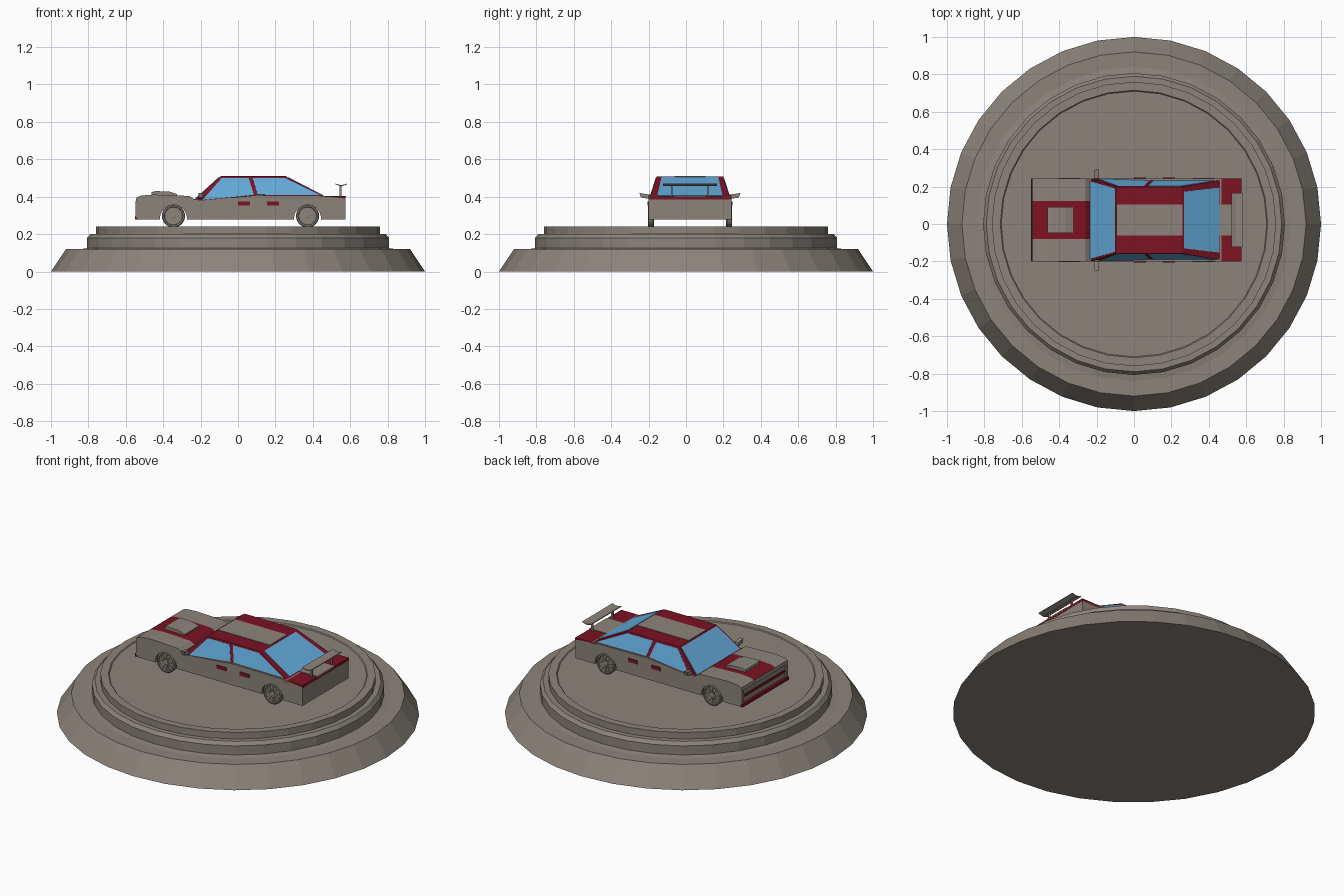
import bpy, bmesh, math
from mathutils import Vector

if "Cube" in bpy.data.objects:
    bpy.data.objects.remove(bpy.data.objects["Cube"])

CY = 0.021      # car centre line
HW = 0.222      # car half width


def mat(name, rgb):
    m = bpy.data.materials.new(name)
    m.diffuse_color = (*rgb, 1)
    m.use_nodes = True
    m.node_tree.nodes["Principled BSDF"].inputs["Base Color"].default_value = m.diffuse_color
    return m


GREY = mat("warm_grey", (0.262, 0.231, 0.198))
RED = mat("crimson", (0.205, 0.006, 0.017))
BLUE = mat("glass_blue", (0.125, 0.402, 0.70))


def finish(name, bm, *mats):
    bmesh.ops.recalc_face_normals(bm, faces=bm.faces)
    me = bpy.data.meshes.new(name)
    bm.to_mesh(me)
    bm.free()
    for m in mats:
        me.materials.append(m)
    ob = bpy.data.objects.new(name, me)
    bpy.context.collection.objects.link(ob)
    return ob


def loft(bm, rings, closed=False):
    """Skin equal-length closed rings; cap the ends unless closed."""
    rv = [[bm.verts.new(p) for p in r] for r in rings]
    n = len(rv[0])
    for k in range(len(rv) if closed else len(rv) - 1):
        a, b = rv[k], rv[(k + 1) % len(rv)]
        for i in range(n):
            j = (i + 1) % n
            bm.faces.new((a[i], a[j], b[j], b[i]))
    if not closed:
        bm.faces.new(rv[0])
        bm.faces.new(rv[-1])


def extrude_y(name, prof, ys, *mats):
    bm = bmesh.new()
    loft(bm, [[(x, CY + y, z) for x, z in prof] for y in ys])
    return finish(name, bm, *mats)


def box(name, x, y, z, m):
    """Box from (min, max) ranges, y relative to the car centre."""
    return extrude_y(name, [(x[0], z[0]), (x[1], z[0]), (x[1], z[1]), (x[0], z[1])], y, m)


def plate(name, pts, m, t=0.004, out=None):
    """Thin plate lying on a plane, pushed outwards from the cabin."""
    pts = [Vector(p) for p in pts]
    n = (pts[1] - pts[0]).cross(pts[2] - pts[0]).normalized()
    if n.dot(Vector(out)) < 0:
        n = -n
    bm = bmesh.new()
    loft(bm, [[p - n * 0.002 for p in pts], [p + n * t for p in pts]])
    return finish(name, bm, m)


# Stepped round plinth
def ring(r, z, n=32):
    return [(r * math.cos(2 * math.pi * i / n), r * math.sin(2 * math.pi * i / n), z) for i in range(n)]


bm = bmesh.new()
loft(bm, [ring(r, z) for r, z in [(1, 0), (0.92, 0.12), (0.84, 0.12), (0.807, 0.125), (0.807, 0.18),
                                  (0.79, 0.2), (0.76, 0.2), (0.76, 0.24), (0.715, 0.24), (0.71, 0.235)]])
finish("plinth", bm, GREY)

# Lower body: side profile with wheel arches, red hood stripe
WHEELS = (-0.345, 0.372)


def arch(cx):
    return [(cx - 0.072 * math.cos(a), 0.284 + 0.072 * math.sin(a)) for a in
            [math.pi * i / 14 for i in range(15)]]


prof = [(-0.537, 0.278)]
for cx in WHEELS:
    prof += [(cx - 0.072, 0.278)] + arch(cx) + [(cx + 0.072, 0.278)]
prof += [(0.575, 0.278), (0.575, 0.39), (0.44, 0.405), (0.1, 0.408), (-0.2, 0.379), (-0.235, 0.386),
         (-0.26, 0.404), (-0.45, 0.411), (-0.52, 0.406), (-0.543, 0.395), (-0.547, 0.375), (-0.537, 0.37)]
body = extrude_y("body", prof, (-HW, -0.102, 0.102, HW), GREY, RED)
for f in body.data.polygons:
    if f.center.x < -0.235 and f.center.z > 0.38 and f.normal.z > 0.2 and abs(f.center.y - CY) < 0.05:
        f.material_index = 1

# Nose: side frames, grille strip and bumper lip
for s in (-1, 1):
    box("nose_side", (-0.547, -0.53), sorted((s * 0.2, s * HW)), (0.29, 0.376), GREY)
box("grille_strip", (-0.542, -0.53), (-0.2, 0.2), (0.328, 0.342), RED)
box("front_bumper", (-0.552, -0.53), (-HW, HW), (0.278, 0.297), RED)

# Rear deck with grey stripe
box("rear_deck", (0.44, 0.576), (-HW, HW), (0.386, 0.402), RED)
box("rear_deck_stripe", (0.45, 0.577), (-0.083, 0.083), (0.398, 0.405), GREY)

# Cabin
Z0, Z1 = 0.375, 0.508


def side_y(z):
    return HW - 0.001 - (z - Z0) * 0.043 / (Z1 - Z0)


def front_x(z):
    return -0.242 + (z - Z0) * 0.147 / (Z1 - Z0)


def rear_x(z):
    return 0.5135 - (z - Z0) * 0.2585 / (Z1 - Z0)


bm = bmesh.new()
loft(bm, [[(front_x(z), CY - side_y(z), z), (rear_x(z), CY - side_y(z), z),
           (rear_x(z), CY + side_y(z), z), (front_x(z), CY + side_y(z), z)] for z in (Z0, Z1)])
finish("cabin", bm, RED)
box("roof_stripe", (-0.092, 0.258), (-0.083, 0.083), (0.504, 0.511), GREY)


# Windscreen and rear window
def end_window(name, fx, z0, z1, w0, w1, out):
    plate(name, [(fx(z0), CY - w0, z0), (fx(z0), CY + w0, z0), (fx(z1), CY + w1, z1), (fx(z1), CY - w1, z1)],
          BLUE, 0.003, out)


end_window("windscreen", front_x, 0.384, 0.503, 0.208, 0.17, (-1, 0, 1))
end_window("rear_window", rear_x, 0.405, 0.502, 0.174, 0.152, (1, 0, 1))

# Side windows, door handles, mirrors
FRONT_WIN = [(-0.19, 0.382), (-0.088, 0.498), (0.057, 0.498), (0.085, 0.41), (0.0, 0.4)]
REAR_WIN = [(0.078, 0.5), (0.25, 0.5), (0.44, 0.408), (0.105, 0.41)]
for s in (-1, 1):
    for name, win in (("front_side_window", FRONT_WIN), ("rear_side_window", REAR_WIN)):
        plate(name, [(x, CY + s * side_y(z), z) for x, z in win], BLUE, 0.002, (0, s, 0.2))
    for x in (0.0, 0.155):
        box("door_handle", (x, x + 0.063), sorted((s * 0.218, s * 0.227)), (0.353, 0.374), RED)
    bm = bmesh.new()
    loft(bm, [[(x, CY + s * y, z) for y, z in ((0.212, 0.388), (0.262, 0.395), (0.27, 0.42), (0.222, 0.424 - 0.012))]
              for x in (-0.212, -0.188)])
    finish("mirror", bm, GREY)

# Hood scoop
extrude_y("hood_scoop", [(-0.465, 0.4), (-0.462, 0.425), (-0.44, 0.43), (-0.365, 0.427), (-0.326, 0.414),
                         (-0.326, 0.4)], (-0.069, 0.069), GREY)

# Rear wing on two posts
extrude_y("rear_wing", [(0.52, 0.466), (0.545, 0.458), (0.56, 0.458), (0.583, 0.466), (0.582, 0.47),
                        (0.56, 0.463), (0.545, 0.463), (0.521, 0.47)], (-0.145, 0.145), GREY)
for y in (-0.097, 0.097):
    box("wing_post", (0.542, 0.554), (y - 0.004, y + 0.004), (0.4, 0.46), GREY)

# Wheels: tyre ring, recessed disc, hub and spokes
R, CZ, N = 0.062, 0.297, 24


def wheel_ring(cx, s, r, y):
    return [(cx + r * math.cos(2 * math.pi * i / N), CY + s * y, CZ + r * math.sin(2 * math.pi * i / N))
            for i in range(N)]


for cx in WHEELS:
    for s in (-1, 1):
        bm = bmesh.new()
        loft(bm, [wheel_ring(cx, s, r, y) for r, y in
                  ((0.055, 0.192), (R, 0.197), (R, 0.221), (0.057, 0.225), (0.05, 0.225), (0.047, 0.217))])
        loft(bm, [wheel_ring(cx, s, r, y) for r, y in ((0.012, 0.215), (0.012, 0.223), (0.008, 0.225))])
        for k in range(12):
            a = 2 * math.pi * k / 12
            u, v = Vector((math.cos(a), 0, math.sin(a))), Vector((-math.sin(a), 0, math.cos(a)))
            c = Vector((cx, CY, CZ))
            loft(bm, [[c + u * r + v * w + Vector((0, s * y, 0)) for w, y in
                       ((-0.003, 0.215), (0.003, 0.215), (0.003, 0.222), (-0.003, 0.222))]
                      for r in (0.01, 0.049)])
        finish("wheel", bm, GREY)
